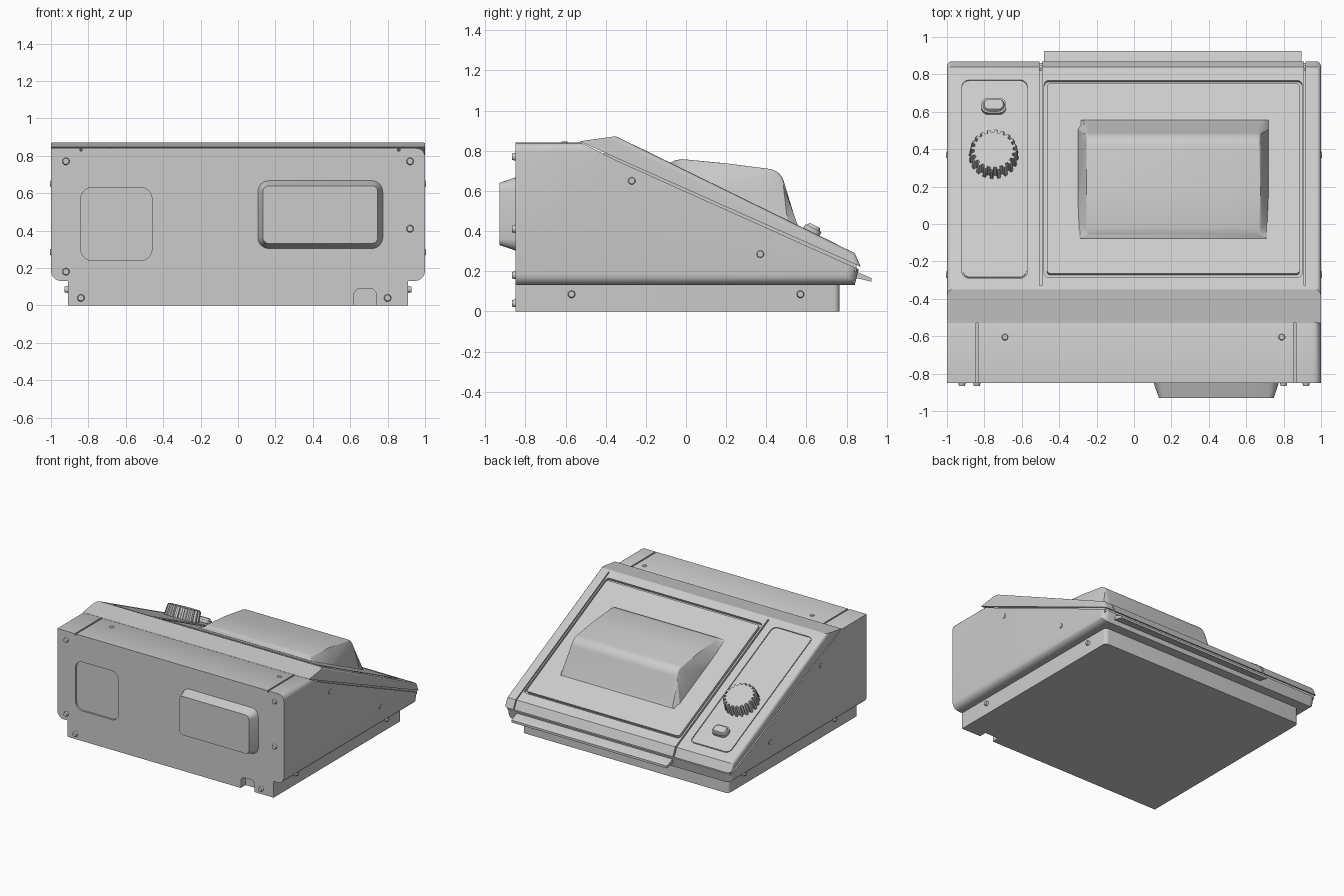
import bpy, bmesh, math
from mathutils import Matrix, Vector

if "Cube" in bpy.data.objects:
    bpy.data.objects.remove(bpy.data.objects["Cube"])

TILT = math.atan2(0.872 - 0.29, 0.84 + 0.35)


def finish(name, bm, mat=Matrix()):
    bmesh.ops.recalc_face_normals(bm, faces=bm.faces[:])
    me = bpy.data.meshes.new(name)
    bm.to_mesh(me)
    bm.free()
    me.transform(mat)
    ob = bpy.data.objects.new(name, me)
    bpy.context.collection.objects.link(ob)
    smooth(ob)
    return ob


def smooth(ob):
    bpy.ops.object.select_all(action='DESELECT')
    ob.select_set(True)
    bpy.context.view_layer.objects.active = ob
    bpy.ops.object.shade_smooth_by_angle(angle=math.radians(32))


def loft(rings):
    """Closed solid through a list of equal-length point rings."""
    bm = bmesh.new()
    vs = [[bm.verts.new(p) for p in r] for r in rings]
    n = len(vs[0])
    for a, b in zip(vs, vs[1:]):
        for i in range(n):
            bm.faces.new((a[i], a[(i + 1) % n], b[(i + 1) % n], b[i]))
    bm.faces.new(vs[0])
    bm.faces.new(vs[-1])
    return bm


def prism(name, pts, x0, x1, bevels=()):
    """Extrude a (y, z) profile along x; bevels = (edge test on y/z ends, radius)."""
    bm = loft([[(x, y, z) for y, z in pts] for x in (x0, x1)])
    for test, r in bevels:
        es = [e for e in bm.edges if abs(e.verts[0].co.x - e.verts[1].co.x) < 1e-5
              and min(abs(e.verts[0].co.x - x0), abs(e.verts[0].co.x - x1)) < 1e-5
              and test((e.verts[0].co + e.verts[1].co) / 2)]
        bmesh.ops.bevel(bm, geom=es, offset=r, segments=5, profile=0.5, affect='EDGES')
    return finish(name, bm)


def plate(name, w, h, r, depth, mat, inset=0.0, seg=6):
    """Rounded rectangle extruded along local z, optionally tapered."""
    def ring(w, h, r, z):
        out = []
        for k, (sx, sy) in enumerate(((1, 1), (-1, 1), (-1, -1), (1, -1))):
            for i in range(seg + 1):
                a = math.pi / 2 * (k + i / seg)
                out.append((sx * (w / 2 - r) + r * math.cos(a), sy * (h / 2 - r) + r * math.sin(a), z))
        return out
    r = min(r, w / 2 - 1e-4, h / 2 - 1e-4)
    return finish(name, loft([ring(w, h, r, 0), ring(w - 2 * inset, h - 2 * inset, max(r - inset, 0.003), depth)]), mat)


def slope_z(y):
    return 0.872 - math.tan(TILT) * (y + 0.35)


def on_slope(x, y, lift=0.0):
    return (Matrix.Translation((x, y, slope_z(y))) @ Matrix.Rotation(-TILT, 4, 'X')
            @ Matrix.Translation((0, 0, lift)))


def slope_plate(name, x0, x1, y0, y1, r, depth, lift=0.0, inset=0.0):
    return plate(name, x1 - x0, (y1 - y0) / math.cos(TILT), r, depth,
                 on_slope((x0 + x1) / 2, (y0 + y1) / 2, lift), inset)


def facing_front(x, y, z):
    return Matrix.Translation((x, y, z)) @ Matrix.Rotation(math.pi / 2, 4, 'X')


def cut(ob, *cutters):
    for c in cutters:
        m = ob.modifiers.new('cut', 'BOOLEAN')
        m.operation, m.solver, m.object = 'DIFFERENCE', 'EXACT', c
        bpy.ops.object.select_all(action='DESELECT')
        bpy.context.view_layer.objects.active = ob
        ob.select_set(True)
        bpy.ops.object.modifier_apply(modifier=m.name)
        bpy.data.objects.remove(c)
    smooth(ob)


def box(x0, x1, y0, y1, z0, z1):
    return prism('cutter', [(y0, z0), (y1, z0), (y1, z1), (y0, z1)], x0, x1)


# Wedge-shaped main housing, with panel recess and top seams
body = prism('housing', [(-0.85, 0.13), (0.84, 0.13), (0.86, 0.21), (-0.35, 0.753), (-0.52, 0.84), (-0.85, 0.84)],
             -1, 1, [(lambda c: c.z < 0.2 and c.y > -0.8, 0.055), (lambda c: c.z > 0.83, 0.045)])
cut(body,
    plate('cutter', 0.38, 0.39, 0.06, 0.05, facing_front(-0.65, -0.835, 0.435)),
    *[box(x - 0.006, x + 0.006, -0.9, -0.45, 0.826, 0.9) for x in (-0.84, 0.86)])

# Base plinth with cable notch
base = prism('base', [(-0.85, 0), (0.765, 0), (0.765, 0.15), (-0.85, 0.15)], -0.91, 0.91,
             [(lambda c: c.y > 0.7, 0.03)])
cut(base, plate('cutter', 0.12, 0.18, 0.035, 0.2, facing_front(0.68, -0.79, 0)))

# Recessed seam strip between housing and lid
prism('seam_strip', [(-0.45, 0.785), (-0.35, 0.72), (0.82, 0.19), (0.85, 0.2), (0.85, 0.235), (-0.35, 0.79)], -0.985, 0.985)

# Sloping lid with door gaps and inset frame groove
lid = prism('lid', [(-0.53, 0.847), (-0.35, 0.872), (0.84, 0.29), (0.87, 0.222), (-0.35, 0.765)], -1, 1,
            [(lambda c: c.z > slope_z(c.y) - 0.045 and c.y > -0.5 and
              (c.y > 0.8 or c.z > slope_z(c.y) - 0.001 or c.y < -0.4) and c.z > 0.24, 0.025)])
gap = [(-0.33, 0.93), (-0.33, 0.843), (0.82, 0.281), (0.848, 0.2), (0.95, 0.2), (0.95, 0.4)]
cut(lid,
    prism('cutter', gap, -0.505, -0.493), prism('cutter', gap, 0.908, 0.916),
    slope_plate('cutter', -0.48, 0.898, -0.285, 0.768, 0.025, 0.1, -0.02),
    slope_plate('cutter', -0.92, -0.57, -0.29, 0.77, 0.04, 0.1, -0.008))
slope_plate('door_panel', -0.465, 0.885, -0.265, 0.752, 0.02, 0.022, -0.021)
slope_plate('control_panel', -0.914, -0.576, -0.283, 0.763, 0.036, 0.008, -0.009)

# Door pull lip
prism('door_handle', [(0.78, 0.2), (0.855, 0.195), (0.925, 0.165), (0.925, 0.147), (0.86, 0.163), (0.78, 0.165)], -0.48, 0.895)

# Viewing hood bulging out of the door
arc = [(0.405 + 0.085 * math.sin(a), 0.625 + 0.085 * math.cos(a))
       for a in [math.radians(8 + 66 * i / 7) for i in range(8)]]
crest = [(-0.08, 0.738), (-0.055, 0.752), (-0.02, 0.758), (0.2, 0.737)] + arc + [(0.548, 0.447)]
n = len(crest)
rings = []
for i, (y, z) in enumerate(crest):
    by = -0.085 + 0.645 * i / (n - 1)
    bz = slope_z(by) - 0.006
    d = 0.005 if i == 0 else 0.045
    rings.append([(-0.3, by, bz), (-0.3 + d, y, z), (0.72 - d, y, z), (0.72, by, bz)])
bm = loft(rings)
es = [e for e in bm.edges if abs(e.verts[0].co.x - e.verts[1].co.x) < 1e-4
      and min(abs(e.verts[0].co.x + 0.255), abs(e.verts[0].co.x - 0.675)) < 1e-3]
bmesh.ops.bevel(bm, geom=es, offset=0.012, segments=3, profile=0.5, affect='EDGES')
finish('viewing_hood', bm)

# Ribbed control knob
teeth = 20


def gear(r, z):
    out = []
    for i in range(teeth):
        for f, k in ((0.0, 0.86), (0.42, 0.86), (0.52, 1.0), (0.9, 1.0)):
            a = 2 * math.pi * (i + f) / teeth
            out.append((k * r * math.cos(a), k * r * math.sin(a), z))
    return out


finish('control_knob', loft([gear(0.132, 0), gear(0.127, 0.07), gear(0.12, 0.085)]), on_slope(-0.75, 0.36))

# Push button
slope_plate('button_collar', -0.815, -0.685, 0.585, 0.665, 0.035, 0.022)
slope_plate('push_button', -0.808, -0.692, 0.592, 0.658, 0.032, 0.017, 0.02, 0.008)

# Raised chamfered box on the flat end
plate('rear_box', 0.67, 0.365, 0.06, 0.082, facing_front(0.44, -0.848, 0.485), 0.028, 4)

# Screws on the flat end, top strip and both sides
for x, z in ((-0.92, 0.77), (0.92, 0.77), (0.92, 0.41), (-0.92, 0.18), (-0.84, 0.04), (0.8, 0.04)):
    plate('end_screw', 0.04, 0.04, 0.02, 0.018, facing_front(x, -0.848, z), 0.004, 4)
for x in (-0.69, 0.79):
    plate('top_screw', 0.036, 0.036, 0.018, 0.006, Matrix.Translation((x, -0.605, 0.839)), 0.004, 4)
for s in (-1, 1):
    turn = Matrix.Rotation(s * math.pi / 2, 4, 'Y')
    for x, y, z, h in ((0.999, -0.27, 0.65, 0.006), (0.999, 0.37, 0.285, 0.006),
                       (0.908, -0.57, 0.085, 0.02), (0.908, 0.57, 0.085, 0.02)):
        plate('side_screw', 0.038, 0.038, 0.019, h, Matrix.Translation((s * x, y, z)) @ turn, 0.004, 4)
